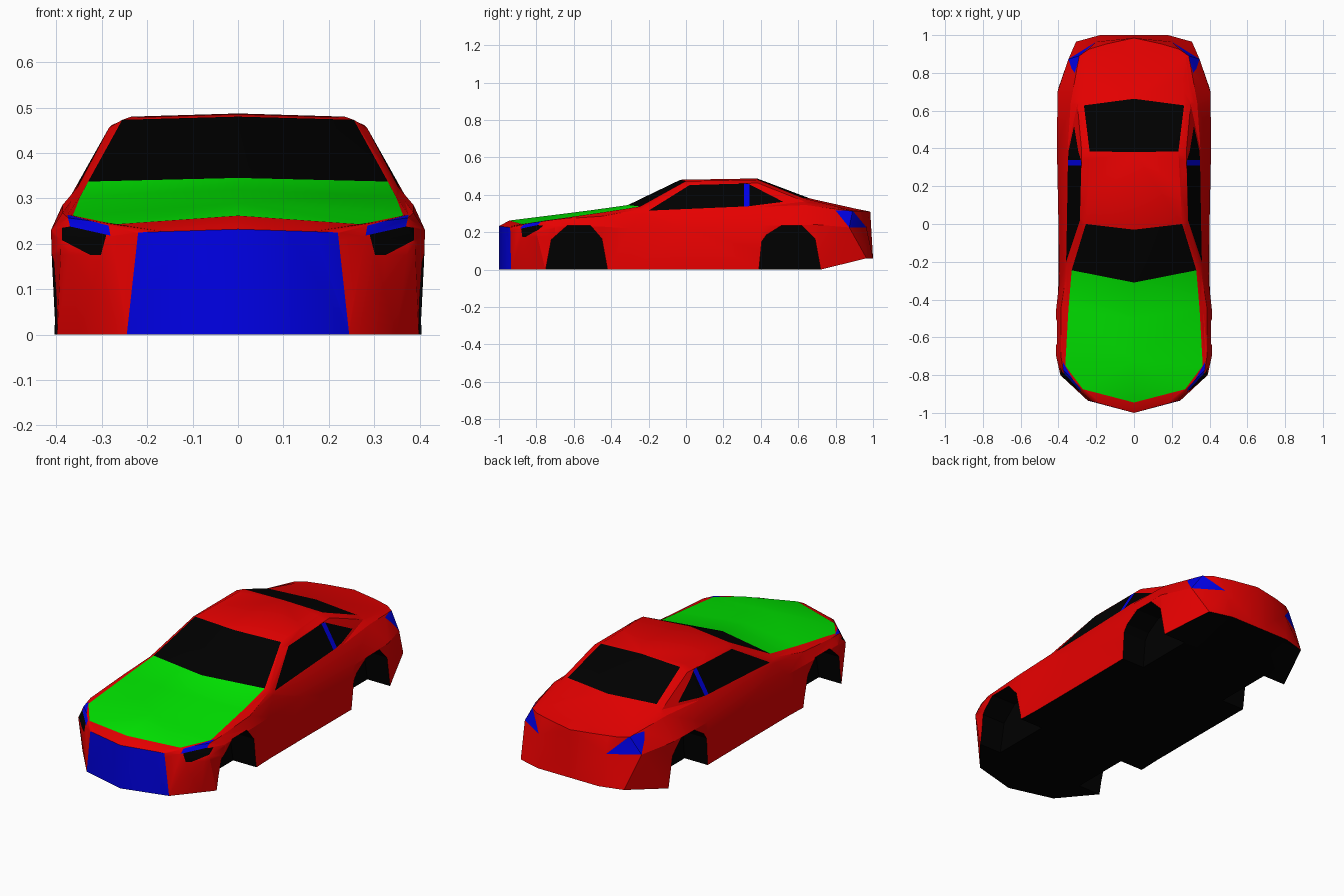
import bpy, bmesh
from mathutils import Vector

if "Cube" in bpy.data.objects:
    bpy.data.objects.remove(bpy.data.objects["Cube"])

RED, GREEN, BLUE, BLACK = range(4)
mats = []
for name, col in (("red_paint", (0.8, 0, 0)), ("green_paint", (0, 0.8, 0)),
                  ("blue_paint", (0, 0, 0.8)), ("black", (0, 0, 0))):
    m = bpy.data.materials.new(name)
    m.diffuse_color = (*col, 1)
    m.use_nodes = True
    m.node_tree.nodes["Principled BSDF"].inputs["Base Color"].default_value = m.diffuse_color
    mats.append(m)


def make_object(name, bm):
    me = bpy.data.meshes.new(name)
    bm.to_mesh(me)
    bm.free()
    for m in mats:
        me.materials.append(m)
    ob = bpy.data.objects.new(name, me)
    bpy.context.collection.objects.link(ob)
    return ob


# Half-body rails running nose to tail (ten stations each)
sill = [(.245, -.935, 0), (.398, -.752, 0), (.405, -.7, 0), (.405, -.45, 0), (.4, -.3, 0),
        (.4, 0, 0), (.402, .4, 0), (.40, .72, 0), (.307, .965, .06), (.18, 1, .06)]
waist = [(.22, -.94, .225), (.39, -.8, .2), (.412, -.7, .23), (.412, -.45, .23), (.395, -.3, .22),
         (.40, 0, .22), (.408, .4, .235), (.405, .7, .24), (.347, .873, .225), (.2, .965, .225)]
belt = [waist[0], (.374, -.775, .257), (.387, -.7, .268), (.387, -.45, .285), (.362, -.22, .31),
        (.36, .02, .315), (.352, .39, .335), (.335, .64, .345), (.29, .89, .312), (.24, .925, .312)]
glass = [(.11, -.97, .2285), (.27, -.875, .243), (.364, -.75, .262), (.347, -.45, .305), (.33, -.245, .337),
         (.255, 0, .473), (.235, .385, .48), (.265, .628, .382), (.26, .88, .318), (.15, .952, .312)]
spine = [(0, y, z) for y, z in ((-1, .232), (-.945, .262), (-.72, .29), (-.5, .318), (-.31, .345),
                                (-.03, .48), (.38, .487), (.663, .38), (.9, .327), (.985, .31))]
keel = [(0, -1 if i == 0 else p[1], p[2]) for i, p in enumerate(sill)]
cant = [Vector(b).lerp(Vector(g), .5) for b, g in zip(belt, glass)]
cant[4], cant[5], cant[6] = (.353, -.238, .325), (.284, .03, .456), (.277, .385, .462)

# Loft the rails, colouring underside, bonnet and screens by strip
bm = bmesh.new()
grid = [[bm.verts.new(p) for p in rail] for rail in (keel, sill, waist, belt, cant, glass, spine)]
for j in range(6):
    for i in range(9):
        f = bm.faces.new((grid[j][i], grid[j][i + 1], grid[j + 1][i + 1], grid[j + 1][i]))
        if j == 0:
            f.material_index = BLACK
        elif j == 5:
            f.material_index = {1: GREEN, 2: GREEN, 3: GREEN, 4: BLACK, 6: BLACK}.get(i, RED)
bm.faces.new([r[0] for r in grid]).material_index = BLUE      # grille
bm.faces.new([r[9] for r in reversed(grid)])                  # tail panel
bmesh.ops.remove_doubles(bm, verts=bm.verts, dist=1e-5)
bmesh.ops.dissolve_degenerate(bm, dist=1e-5, edges=bm.edges)
bmesh.ops.triangulate(bm, faces=bm.faces)
bm.normal_update()


def paint(poly, axis, mat, test):
    """Cut a convex outline, projected along an axis, into the red faces and colour it."""
    def to3(a, b):
        return Vector((0, a, b)) if axis == 'X' else Vector((a, 0, b))
    pts = [to3(*p) for p in poly]
    mid = sum(pts, Vector()) / len(pts)
    view = Vector((1, 0, 0)) if axis == 'X' else Vector((0, 1, 0))
    faces = [f for f in bm.faces if f.material_index == RED and test(f)]
    for p, q in zip(pts, pts[1:] + pts[:1]):
        no = (q - p).cross(view).normalized()
        if no.dot(mid - p) < 0:
            no = -no
        geom = list({e for f in faces for e in (*f.verts, *f.edges, f)})
        if not geom:
            return
        res = bmesh.ops.bisect_plane(bm, geom=geom, dist=1e-5, plane_co=p, plane_no=no)
        faces = [g for g in res['geom'] if isinstance(g, bmesh.types.BMFace)
                 and no.dot(g.calc_center_median() - p) > 0]
    for f in faces:
        f.material_index = mat
    bm.normal_update()


def side(f):
    return f.normal.x > .2


def front(f):
    return f.normal.y < -.1 and f.calc_center_median().y < -.68


# Door pillar, side window, tail lamp, headlamp and its lower vent
paint([(.31, .337), (.34, .339), (.34, .456), (.31, .46)], 'X', BLUE, side)
paint([(-.2, .315), (.33, .338), (.52, .362), (.33, .46), (.02, .452)], 'X', BLACK, side)
paint([(.8, .315), (.873, .225), (.965, .225), (.89, .316)], 'X', BLUE, side)
paint([(.376, .264), (.285, .24), (.281, .218), (.37, .238)], 'Y', BLUE, front)
paint([(.388, .235), (.37, .238), (.29, .22), (.302, .175), (.325, .175), (.388, .208)], 'Y', BLACK, front)

body = make_object("car_body", bm)
body.data.shade_smooth()
body.data.set_sharp_from_angle(angle=.45)
mir = body.modifiers.new("mirror", 'MIRROR')
mir.use_clip = True

# Wheel arch cutters, black inside
arches = ([(-.75, -.1), (-.75, 0), (-.72, .16), (-.635, .235), (-.51, .235), (-.45, .165), (-.42, 0), (-.42, -.1)],
          [(.39, -.1), (.39, 0), (.405, .15), (.43, .185), (.51, .235), (.62, .235), (.69, .165), (.72, 0), (.72, -.1)])
bm = bmesh.new()
for arch in arches:
    for s in (1, -1):
        f = bm.faces.new([bm.verts.new((s * .265, y, z)) for y, z in arch])
        ext = bmesh.ops.extrude_face_region(bm, geom=[f], use_keep_orig=True)['geom']
        for v in ext:
            if isinstance(v, bmesh.types.BMVert):
                v.co.x = s * .6
for f in bm.faces:
    f.material_index = BLACK
bmesh.ops.recalc_face_normals(bm, faces=bm.faces)
cutter = make_object("wheel_arch_cutter", bm)
cutter.hide_render = True
cut = body.modifiers.new("wheel_arches", 'BOOLEAN')
cut.operation = 'DIFFERENCE'
cut.solver = 'EXACT'
cut.object = cutter
